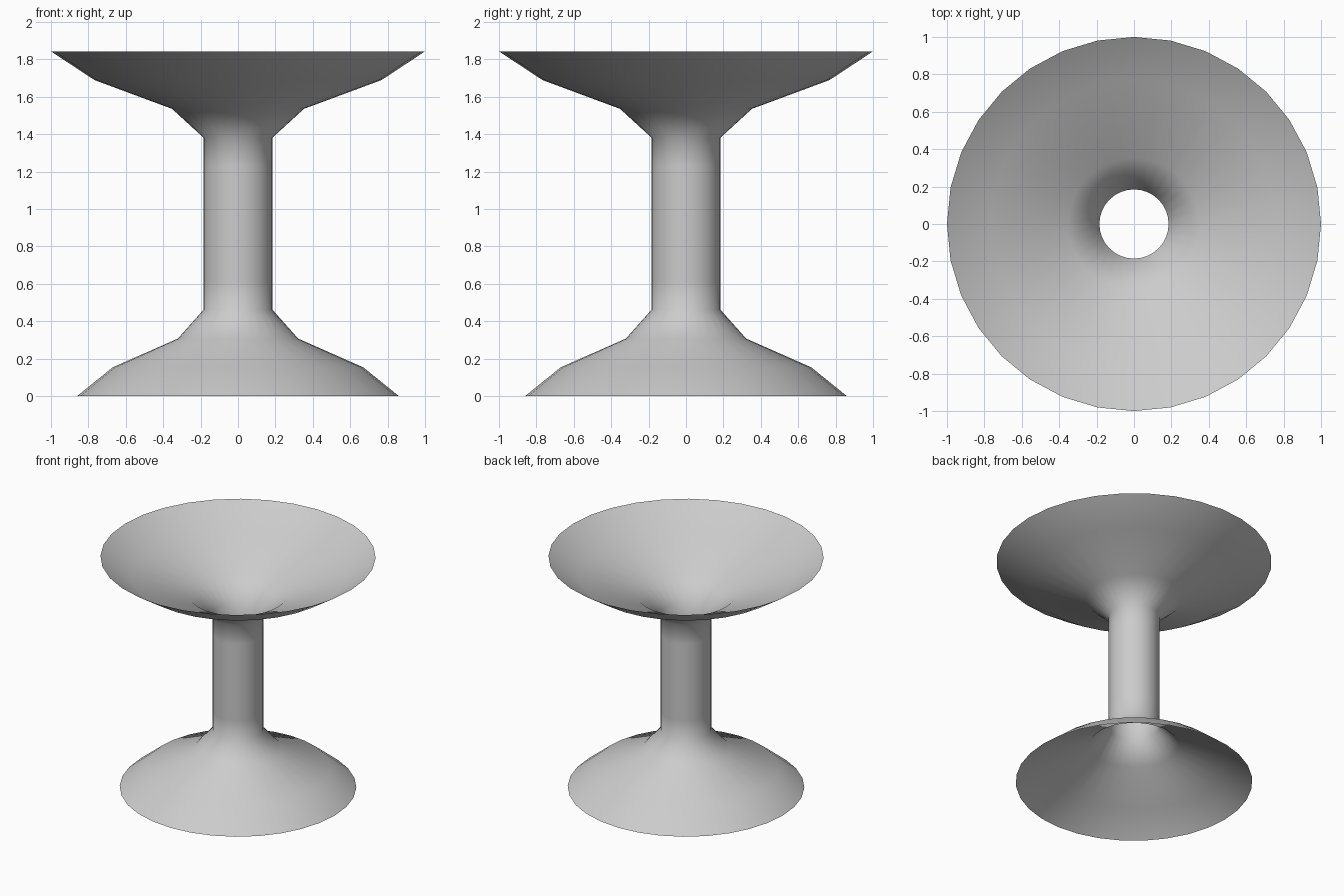
import bpy, bmesh
from math import cos, sin, tau

if "Cube" in bpy.data.objects:
    bpy.data.objects.remove(bpy.data.objects["Cube"])

SIDES = 32
STEP = 1.843 / 12  # even ring spacing

# Radii from foot to rim: flared foot, straight hollow neck, flared bowl
RADII = [0.86, 0.67, 0.322] + [0.185] * 7 + [0.353, 0.767, 1.0]

# Open, single-walled spool turned around z
bm = bmesh.new()
rings = [[bm.verts.new((r * cos(tau * k / SIDES), r * sin(tau * k / SIDES), i * STEP))
          for k in range(SIDES)] for i, r in enumerate(RADII)]
for low, high in zip(rings, rings[1:]):
    for k in range(SIDES):
        n = (k + 1) % SIDES
        bm.faces.new((low[k], low[n], high[n], high[k])).smooth = True

mesh = bpy.data.meshes.new("flared_spool")
bm.to_mesh(mesh)
bm.free()
spool = bpy.data.objects.new("flared_spool", mesh)
bpy.context.collection.objects.link(spool)
